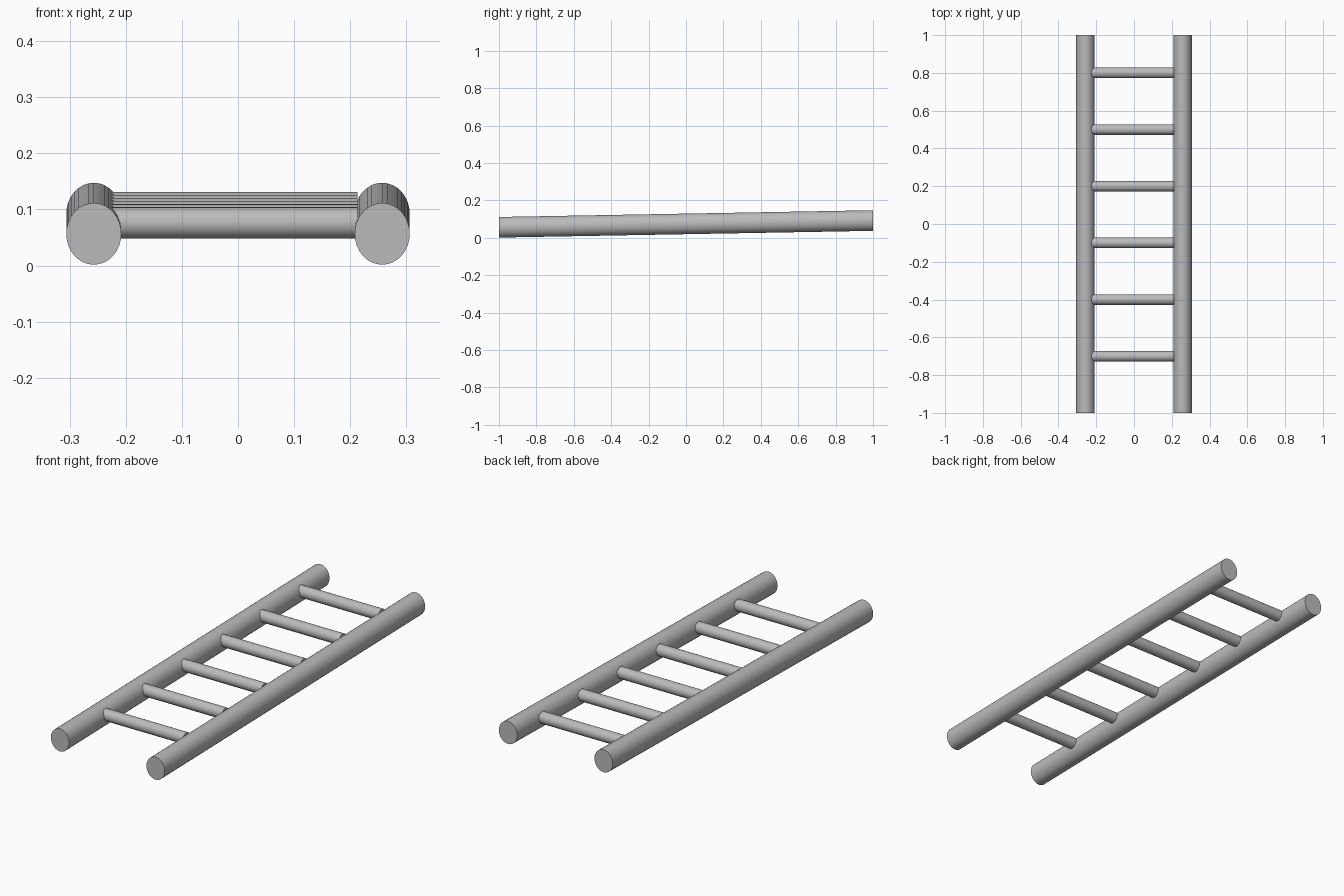
import bpy
import math
from mathutils import Matrix, Vector

cube = bpy.data.objects.get("Cube")
if cube:
    bpy.data.objects.remove(cube, do_unlink=True)

# One plain grey for the whole ladder
grey = bpy.data.materials.new("plain grey")
grey.use_nodes = True
colour = (0.5, 0.5, 0.5, 1)
grey.diffuse_color = colour
grey.node_tree.nodes["Principled BSDF"].inputs["Base Color"].default_value = colour

SLOPE = 0.018  # rise of the ladder towards the back


def rod(name, axis, centre, length, width, height, sides):
    """Closed cylinder along x or y, sheared to follow the slope."""
    bpy.ops.mesh.primitive_cylinder_add(vertices=sides, radius=1, depth=1)
    obj = bpy.context.object
    obj.name = name
    turn = Matrix.Rotation(math.pi / 2, 4, "Y" if axis == "x" else "X")
    size = (length, width, height) if axis == "x" else (width, length, height)
    obj.data.transform(Matrix.Diagonal(Vector((*size, 1))) @ turn)
    for v in obj.data.vertices:
        if axis == "y":
            v.co.z += v.co.y * SLOPE
    obj.location = centre
    obj.data.materials.append(grey)
    bpy.ops.object.shade_smooth_by_angle(angle=math.radians(30))
    return obj


# Side rails, with upright end faces
for side, x in (("left", 0.257), ("right", -0.257)):
    rod(side + "_rail", "y", (x, 0, 0.0745), 2, 0.049, 0.055, 32)

# Rungs, evenly spaced, set a little above the rail centre line
for i in range(6):
    y = -0.7 + 0.3 * i
    rod(f"rung_{i + 1}", "x", (-0.011, y, 0.0885 + y * SLOPE),
        0.448, 0.028, 0.028, 32)
